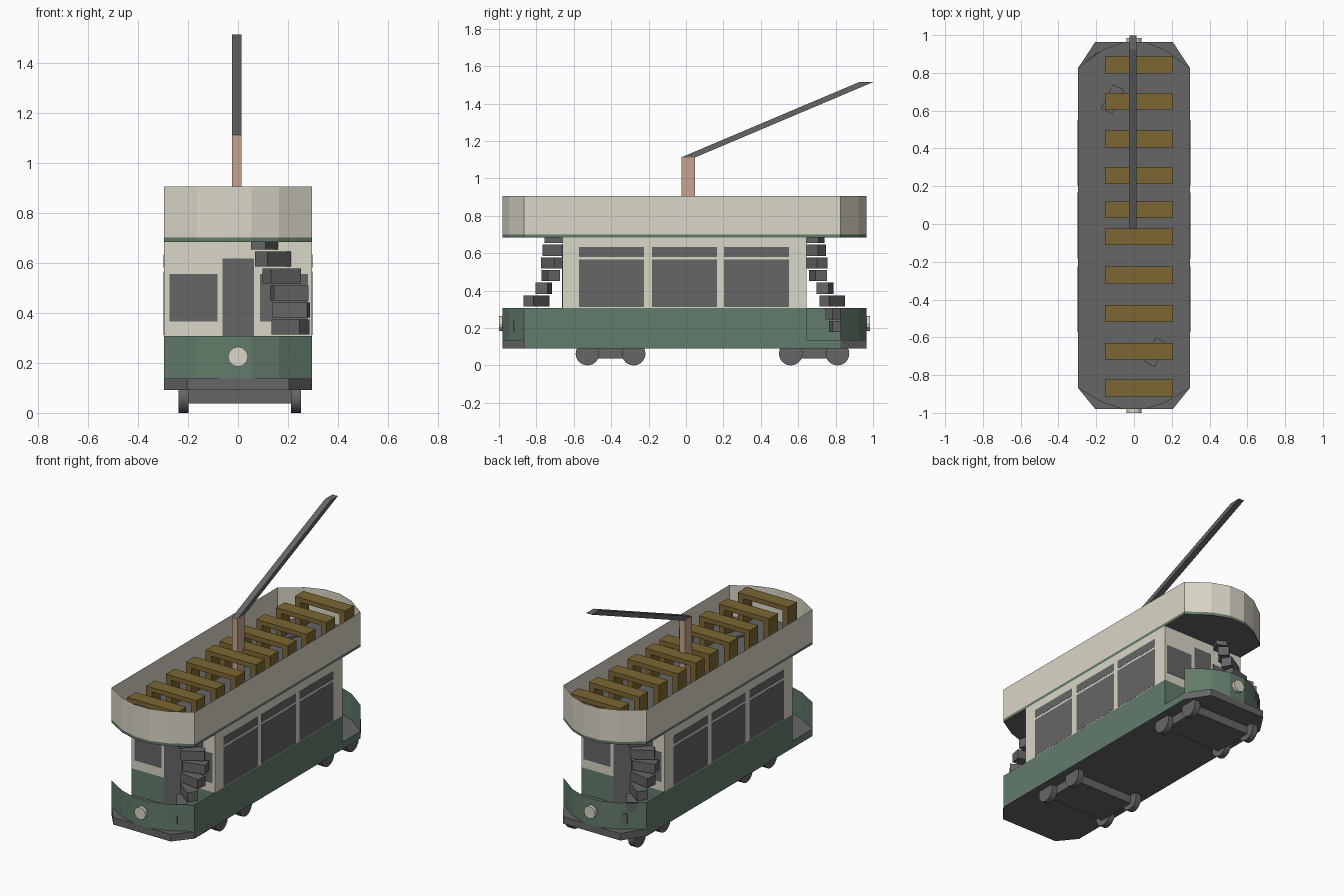
import bpy, bmesh, math
from mathutils import Matrix, Vector

old = bpy.data.objects.get("Cube")
if old:
    bpy.data.objects.remove(old, do_unlink=True)


def material(name, r, g, b):
    m = bpy.data.materials.new(name)
    m.use_nodes = True
    m.diffuse_color = (r, g, b, 1)
    m.node_tree.nodes["Principled BSDF"].inputs["Base Color"].default_value = (r, g, b, 1)
    return m


CREAM = material("cream paint", 0.7, 0.67, 0.57)
GREEN = material("green paint", 0.122, 0.2, 0.145)
GREY = material("dark grey", 0.133, 0.133, 0.133)
WOOD = material("bench wood", 0.2, 0.135, 0.033)
MAST = material("mast brown", 0.57, 0.37, 0.27)


def finish(name, bm, *mats):
    me = bpy.data.meshes.new(name)
    bm.to_mesh(me)
    bm.free()
    for m in mats:
        me.materials.append(m)
    ob = bpy.data.objects.new(name, me)
    bpy.context.collection.objects.link(ob)
    return ob


def add_box(bm, x0, x1, y0, y1, z0, z1):
    mat = Matrix.Translation(((x0 + x1) / 2, (y0 + y1) / 2, (z0 + z1) / 2))
    mat = mat @ Matrix.Diagonal((x1 - x0, y1 - y0, z1 - z0, 1))
    bmesh.ops.create_cube(bm, size=1, matrix=mat)


def box(name, mat, *bounds):
    bm = bmesh.new()
    add_box(bm, *bounds)
    return finish(name, bm, mat)


def prism(name, outline, z0, z1, mats, rule):
    bm = bmesh.new()
    base = bm.faces.new([bm.verts.new((x, y, z0)) for x, y in outline])
    out = bmesh.ops.extrude_face_region(bm, geom=[base])
    bmesh.ops.translate(bm, vec=(0, 0, z1 - z0),
                        verts=[v for v in out["geom"] if isinstance(v, bmesh.types.BMVert)])
    bmesh.ops.recalc_face_normals(bm, faces=bm.faces)
    bm.normal_update()
    for f in bm.faces:
        f.material_index = rule(f.normal)
    return finish(name, bm, *mats)


def ribbon(name, path, z0, z1, mat, closed=False):
    bm = bmesh.new()
    low = [bm.verts.new((x, y, z0)) for x, y in path]
    high = [bm.verts.new((x, y, z1)) for x, y in path]
    n = len(path)
    for i in range(n if closed else n - 1):
        j = (i + 1) % n
        bm.faces.new((low[i], low[j], high[j], high[i]))
    return finish(name, bm, mat)


def cylinder(name, mat, radius, depth, centre, axis, sides):
    bm = bmesh.new()
    turn = Vector((0, 0, 1)).rotation_difference(Vector(axis)).to_matrix().to_4x4()
    bmesh.ops.create_cone(bm, cap_ends=True, segments=sides, radius1=radius, radius2=radius,
                          depth=depth, matrix=Matrix.Translation(centre) @ turn)
    return finish(name, bm, mat)


W = 0.297
BASE, FLOOR, SILL, CEILING, DECK, RIM = 0.091, 0.137, 0.308, 0.683, 0.701, 0.907
# Each end: (name, direction, cabin wall, curve start, curve tip)
ENDS = [("front", -1, -0.661, -0.867, -0.98), ("rear", 1, 0.643, 0.825, 0.964)]


def end_curve(s, start, tip):
    half = [(W, 0), (0.165, 0.7), (0.055, 1)]
    pts = half + [(-x, t) for x, t in reversed(half)]
    return [(-s * x, start + t * (tip - start)) for x, t in pts]


# Platform slab under the whole tram, green on the long sides
slab = []
for _, s, wall, start, tip in ENDS:
    slab += [(-s * W, start), (-s * 0.205, tip), (s * 0.205, tip), (s * W, start)]
prism("platform", slab, BASE, FLOOR, (GREY, GREEN), lambda n: int(abs(n.x) > 0.99))

# Lower body, cabin and their windows
box("lower_body", GREEN, -W, W, -0.661, 0.643, FLOOR, SILL)
box("cabin", CREAM, -W, W, -0.661, 0.643, SILL, CEILING)
for side, s in (("left", 1), ("right", -1)):
    bm = bmesh.new()
    for y in (-0.572, -0.182, 0.203):
        for z0, z1 in ((0.312, 0.565), (0.579, 0.633)):
            xs = sorted((s * (W - 0.005), s * (W + 0.001)))
            add_box(bm, *xs, y, y + 0.348, z0, z1)
    finish(side + "_windows", bm, GREY)

# Spiral steps, top to bottom: x, distance from cabin, turn in degrees
STEPS = [(0.113, 0.018, 63), (0.141, 0.032, 48), (0.175, 0.05, 31), (0.205, 0.063, 14),
         (0.212, 0.1, -10), (0.21, 0.139, -37), (0.19, 0.18, -55), (0.16, 0.2, -75)]

for name, s, wall, start, tip in ENDS:
    ys = sorted((wall - s * 0.005, wall + s * 0.002))
    box(name + "_door", GREY, -0.063, 0.065, *ys, FLOOR, 0.618)
    bm = bmesh.new()
    for x in (-0.275, 0.088):
        add_box(bm, x, x + 0.193, *ys, 0.365, 0.556)
    finish(name + "_end_windows", bm, GREY)

    # Curved dash with one closed side; the other side is the entrance
    curve = end_curve(s, start, tip)
    ribbon(name + "_dash", curve, FLOOR, SILL, GREEN)
    ribbon(name + "_side_panel", [(-s * W, wall), (-s * W, start)], FLOOR, SILL, GREEN)
    cylinder(name + "_lamp", CREAM, 0.04, 0.03, (0, tip + s * 0.006, 0.225), (0, 1, 0), 12)

    # Spiral staircase
    bm = bmesh.new()
    for i, (x, d, turn) in enumerate(STEPS):
        mat = Matrix.Translation((-s * x, wall + s * d, 0.684 - i * 0.068))
        mat = mat @ Matrix.Rotation(math.radians(turn), 4, "Z")
        mat = mat @ Matrix.Diagonal((0.142, 0.066, 0.06, 1))
        bmesh.ops.create_cube(bm, size=1, matrix=mat)
    finish(name + "_stairs", bm, GREY)

# Upper deck floor with green edge, and cream parapet
deck = [p for _, s, wall, start, tip in ENDS for p in end_curve(s, start, tip)]
prism("deck_floor", deck, CEILING, DECK, (GREY, GREEN), lambda n: int(abs(n.z) < 0.5))
ribbon("parapet", deck, DECK, RIM, CREAM, closed=True)

# Benches: a thin plank on two end legs
for y in (-0.868, -0.674, -0.474, -0.27, -0.067, 0.075, 0.257, 0.45, 0.65, 0.842):
    bm = bmesh.new()
    y0, y1 = y - 0.044, y + 0.044
    add_box(bm, -0.153, 0.207, y0, y1, 0.87, 0.9)
    add_box(bm, -0.153, -0.113, y0, y1, DECK, 0.87)
    add_box(bm, 0.167, 0.207, y0, y1, DECK, 0.87)
    finish("bench", bm, WOOD)

# Mast and slanted trolley pole
box("mast", MAST, -0.025, 0.014, -0.025, 0.048, DECK, 1.112)
pole = box("trolley_pole", GREY, -0.025, 0.014, -0.026, 0.049, 1.112, 1.514)
for v in pole.data.vertices:
    if v.co.z > 1.3:
        v.co.y += 0.95

# Trucks with wheels
for name, a, b in (("front", -0.527, -0.28), ("rear", 0.56, 0.81)):
    box(name + "_truck", GREY, -0.205, 0.215, a - 0.01, b + 0.01, 0.037, BASE)
    for y in (a, b):
        for x in (-0.218, 0.232):
            wheel = cylinder(name + "_wheel", GREY, 0.063, 0.04, (x, y, 0.063), (1, 0, 0), 24)
            for p in wheel.data.polygons:
                p.use_smooth = len(p.vertices) == 4
            for e in wheel.data.edges:
                xs = [wheel.data.vertices[i].co.x for i in e.vertices]
                e.use_edge_sharp = abs(xs[0] - xs[1]) < 0.01
